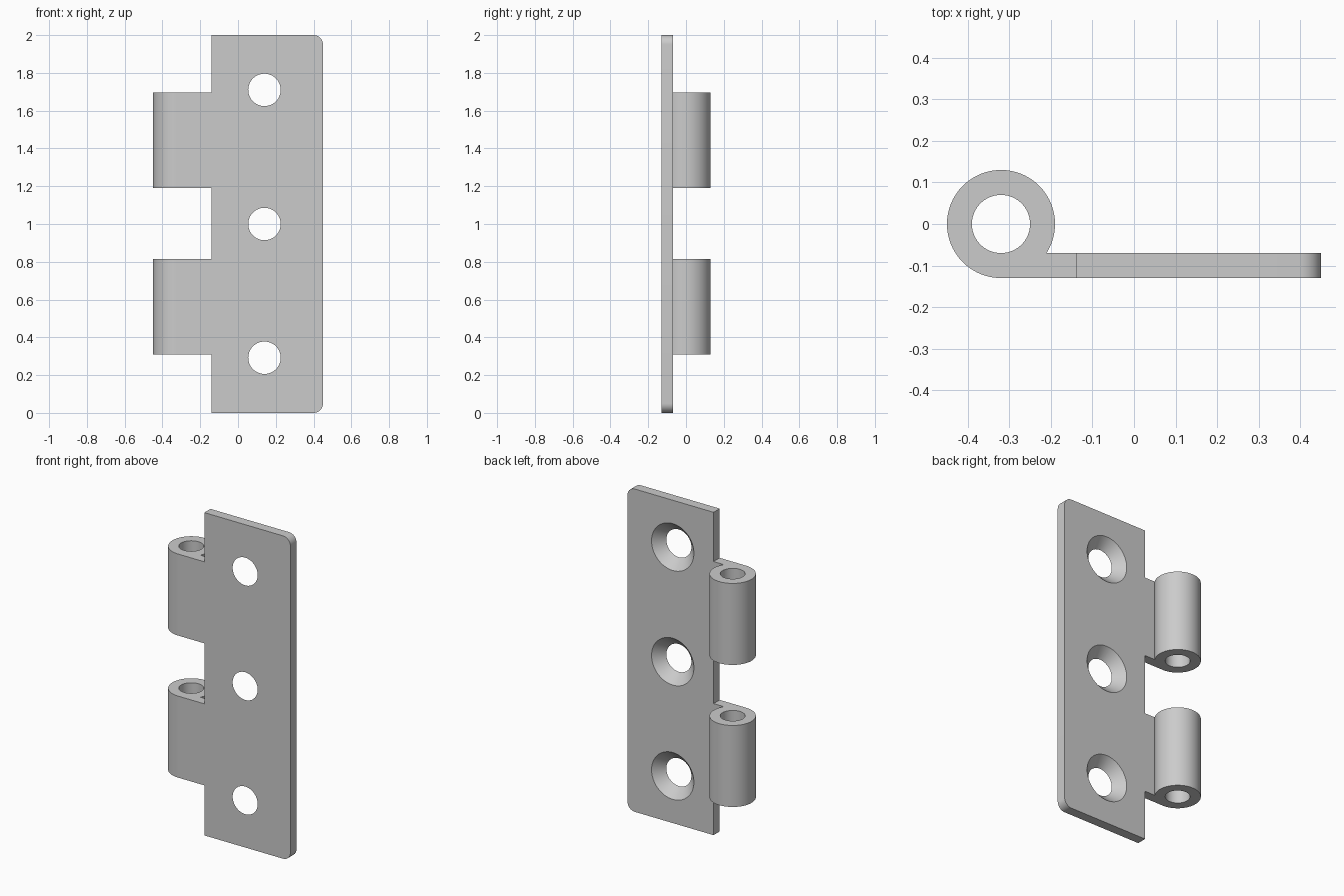
import bpy, bmesh
from math import cos, sin, pi, asin
from mathutils import Matrix, Vector

cube = bpy.data.objects.get("Cube")
if cube:
    bpy.data.objects.remove(cube, do_unlink=True)

steel = bpy.data.materials.new("grey_steel")
steel.use_nodes = True
grey = (0.6, 0.6, 0.6, 1)
steel.diffuse_color = grey
steel.node_tree.nodes["Principled BSDF"].inputs["Base Color"].default_value = grey

FRONT, BACK = -0.13, -0.07      # plate faces
EDGE = -0.14                    # hinge side of the plate
HEIGHT = 2.0


def arc(cx, cy, r, start, end, n):
    return [(cx + r * cos(start + (end - start) * i / n),
             cy + r * sin(start + (end - start) * i / n)) for i in range(n + 1)]


def link(name, bm):
    bmesh.ops.recalc_face_normals(bm, faces=bm.faces)
    mesh = bpy.data.meshes.new(name)
    bm.to_mesh(mesh)
    bm.free()
    mesh.materials.append(steel)
    obj = bpy.data.objects.new(name, mesh)
    bpy.context.collection.objects.link(obj)
    return obj


def prism(name, loops, place, sweep):
    """Fill closed outlines (inner ones become holes) and sweep them."""
    bm = bmesh.new()
    edges = []
    for loop in loops:
        verts = [bm.verts.new(place(a, b)) for a, b in loop]
        edges += [bm.edges.new((verts[i - 1], verts[i])) for i in range(len(verts))]
    bmesh.ops.triangle_fill(bm, use_beauty=True, edges=edges)
    out = bmesh.ops.extrude_face_region(bm, geom=bm.faces[:])
    moved = [g for g in out["geom"] if isinstance(g, bmesh.types.BMVert)]
    bmesh.ops.translate(bm, verts=moved, vec=Vector(sweep))
    return link(name, bm)


def activate(obj):
    bpy.ops.object.select_all(action="DESELECT")
    obj.select_set(True)
    bpy.context.view_layer.objects.active = obj


# Plate with two rounded outer corners
rad, side = 0.05, 0.45
outline = [(EDGE, HEIGHT), (EDGE, 0)]
outline += arc(side - rad, rad, rad, -pi / 2, 0, 10)
outline += arc(side - rad, HEIGHT - rad, rad, 0, pi / 2, 10)
plate = prism("hinge_plate", [outline], lambda a, b: (a, FRONT, b), (0, BACK - FRONT, 0))

# Countersunk screw holes, wider at the back
bm = bmesh.new()
for z in (0.292, 1.0, 1.71):
    place = Matrix.Translation((0.14, (FRONT + BACK) / 2, z)) @ Matrix.Rotation(-pi / 2, 4, "X")
    bmesh.ops.create_cone(bm, cap_ends=True, segments=64, radius1=0.066,
                          radius2=0.165, depth=0.1, matrix=place)
cutter = link("screw_hole_cutter", bm)
cutter.hide_render = True
cut = plate.modifiers.new("screw_holes", "BOOLEAN")
cut.operation = "DIFFERENCE"
cut.solver = "EXACT"
cut.object = cutter
activate(plate)
bpy.ops.object.modifier_apply(modifier=cut.name)
bpy.data.objects.remove(cutter, do_unlink=True)

# Rolled knuckles with pin bores, joined to the plate by short tabs
px, outer, inner = -0.32, 0.13, 0.07
roll = arc(px, 0, outer, asin(BACK / outer), 1.5 * pi, 72)
roll += [(EDGE, FRONT), (EDGE, BACK)]
bore = arc(px, 0, inner, 0, 2 * pi, 64)[:-1]
parts = [plate]
for name, low, high in (("lower_knuckle", 0.31, 0.815), ("upper_knuckle", 1.19, 1.695)):
    parts.append(prism(name, [roll, bore], lambda a, b: (a, b, low), (0, 0, high - low)))

for part in parts:
    activate(part)
    bpy.ops.object.shade_smooth_by_angle(angle=pi / 6)
